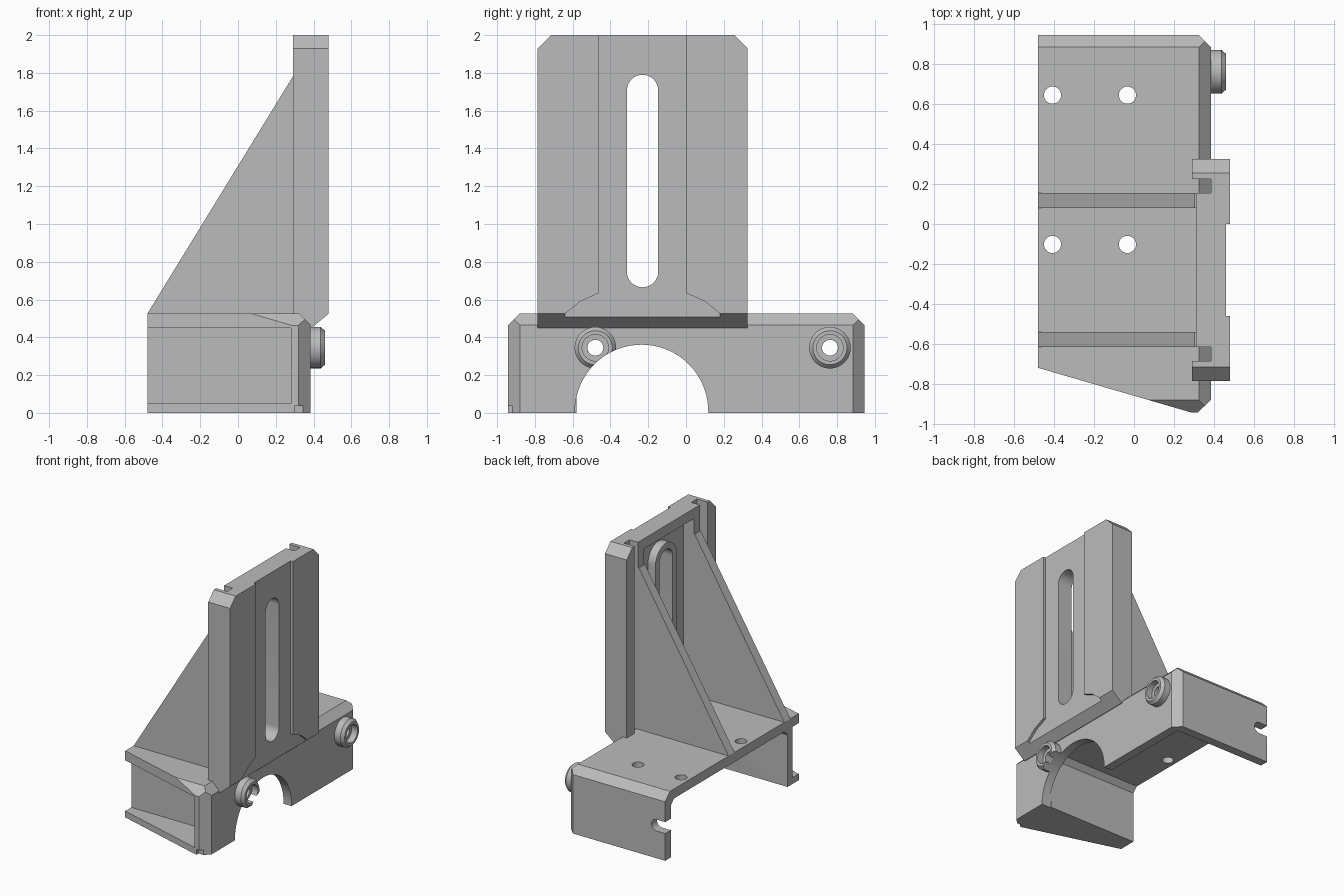
import bpy, bmesh
from math import sin, cos, pi, radians
from mathutils import Vector

old = bpy.data.objects.get("Cube")
if old:
    bpy.data.objects.remove(old, do_unlink=True)

grey = bpy.data.materials.new("plain grey")
grey.use_nodes = True
grey.diffuse_color = (0.5, 0.5, 0.5, 1)
grey.node_tree.nodes["Principled BSDF"].inputs["Base Color"].default_value = (0.5, 0.5, 0.5, 1)

MID = -0.23     # middle of the upright along y
TOP = 0.525     # top of the base


def finish(name, bm):
    bmesh.ops.recalc_face_normals(bm, faces=bm.faces)
    mesh = bpy.data.meshes.new(name)
    bm.to_mesh(mesh)
    bm.free()
    mesh.materials.append(grey)
    ob = bpy.data.objects.new(name, mesh)
    bpy.context.collection.objects.link(ob)
    return ob


def prism(name, pts, axis, lo, hi, trims=()):
    """Extrude a 2D profile along an axis, then trim it with (point, normal) planes."""
    def place(a, b, h):
        return {"x": (h, a, b), "y": (a, h, b), "z": (a, b, h)}[axis]
    bm = bmesh.new()
    face = bm.faces.new([bm.verts.new(place(a, b, lo)) for a, b in pts])
    ext = bmesh.ops.extrude_face_region(bm, geom=[face])
    bmesh.ops.translate(bm, vec=place(0, 0, hi - lo),
                        verts=[v for v in ext["geom"] if isinstance(v, bmesh.types.BMVert)])
    for point, normal in trims:
        cut = bmesh.ops.bisect_plane(bm, geom=bm.verts[:] + bm.edges[:] + bm.faces[:],
                                     plane_co=point, plane_no=Vector(normal).normalized(),
                                     clear_outer=True)
        edges = [e for e in cut["geom_cut"] if isinstance(e, bmesh.types.BMEdge)]
        bmesh.ops.contextual_create(bm, geom=edges)
    return finish(name, bm)


def rect(a0, a1, b0, b1):
    return [(a0, b0), (a1, b0), (a1, b1), (a0, b1)]


def arc(a, b, r, start, end, n):
    return [(a + r * cos(start + (end - start) * i / n),
             b + r * sin(start + (end - start) * i / n)) for i in range(n + 1)]


def circle(a, b, r, n=40):
    return arc(a, b, r, 0, 2 * pi, n)[:-1]


def slot(r):
    """Upright rounded slot in the y-z plane."""
    return arc(MID, 1.707, r, 0, pi, 20) + arc(MID, 0.748, r, pi, 2 * pi, 20)


def carve(ob, *cutters):
    bpy.context.view_layer.objects.active = ob
    for c in cutters:
        mod = ob.modifiers.new("cut", "BOOLEAN")
        mod.operation, mod.solver, mod.object = "DIFFERENCE", "EXACT", c
        bpy.ops.object.modifier_apply(modifier=mod.name)
        bpy.data.objects.remove(c, do_unlink=True)
    return ob


def arch():
    return prism("arch_cutter", circle(-0.235, 0.008, 0.353, 72), "x", 0.3, 0.6)


# Base: chamfered block with one slanted side
outline = [(-0.48, -0.72), (0.285, -0.943), (0.32, -0.943), (0.385, -0.88),
           (0.385, 0.885), (0.325, 0.945), (-0.48, 0.945)]
base = prism("base", outline, "z", 0, TOP, [
    ((0.385, 0, 0.465), (1, 0, 1)),
    ((0, 0.945, 0.465), (0, 1, 1)),
    ((0, -0.943, 0.463), (0, -1, 1))])

# Hollow underside, side recess, arch, wall notch and corner groove
hollow = [(-0.58, -0.1), (0.875, -0.1), (0.875, 0.41), (0.835, 0.45),
          (-0.54, 0.45), (-0.58, 0.41)]
carve(base,
      prism("hollow_cutter", hollow, "x", -0.6, 0.315),
      prism("recess_cutter", rect(-0.6, 0.28, 0.05, 0.45), "y", -1.2, -0.645),
      arch(),
      prism("notch_cutter", [(-0.6, 0.215)] + arc(-0.405, 0.26, 0.045, -pi / 2, pi / 2, 16)
            + [(-0.6, 0.305)], "y", 0.8, 1.1),
      prism("groove_cutter", rect(0.3, 0.345, -0.1, 0.04), "y", -1.1, -0.92))

# Mounting holes in the base top
for y in (0.645, -0.102):
    for x in (-0.408, -0.033):
        carve(base, prism("hole_cutter", circle(x, y, 0.043, 28), "z", 0.4, 0.6))

# Bosses on the front wall, the one beside the arch is cut by it
boss_profile = [(0.042, 0.33), (0.11, 0.33), (0.11, 0.437), (0.09, 0.46),
                (0.07, 0.46), (0.07, 0.41), (0.042, 0.41)]
for name, y in (("boss_near_arch", -0.48), ("boss_outer", 0.762)):
    carve(base, prism("bore_cutter", circle(y, 0.345, 0.042, 32), "x", 0.28, 0.6))
    bm = bmesh.new()
    vs = [bm.verts.new((x, y, 0.345 + r)) for r, x in boss_profile]
    ring = [bm.edges.new((vs[i - 1], vs[i])) for i in range(len(vs))]
    bmesh.ops.spin(bm, geom=vs + ring, cent=(0, y, 0.345), axis=(1, 0, 0),
                   angle=2 * pi, steps=40, use_merge=True)
    bmesh.ops.remove_doubles(bm, verts=bm.verts, dist=0.0005)
    boss = finish(name, bm)
    if y < 0:
        carve(boss, arch())

# Upright: grooved plan profile, mirrored about its middle
half = [(0.48, 0.555), (0.29, 0.555), (0.29, 0.455), (0.385, 0.455),
        (0.385, 0.385), (0.31, 0.385)]
plan = [(x, MID + d) for x, d in half] + [(x, MID - d) for x, d in reversed(half)]
upright = prism("upright", plan, "z", 0.45, 2, [
    ((0.48, 0, TOP), (0.075, 0, -0.09)),
    ((0, MID - 0.555, 1.93), (0, -1, 1)),
    ((0, MID + 0.555, 1.93), (0, 1, 1))])

# Shallow front channel flaring at the foot, back pocket and long slot
flare = [(0.23, 2.1), (0.23, 0.635), (0.33, 0.59), (0.41, TOP), (0.41, 0.4)]
channel = [(MID + d, z) for d, z in flare] + [(MID - d, z) for d, z in reversed(flare)]
carve(upright,
      prism("channel_cutter", channel, "x", 0.46, 0.6),
      prism("pocket_cutter", rect(MID - 0.31, MID + 0.31, TOP, 1.92), "x", 0.2, 0.4),
      prism("slot_cutter", slot(0.083), "x", 0.2, 0.7))
carve(prism("slot_rim", slot(0.133), "x", 0.335, 0.41),
      prism("slot_cutter", slot(0.083), "x", 0.2, 0.7))

# Triangular ribs bracing the upright
rib = [(-0.48, 0.51), (0.33, 0.51), (0.33, 1.8), (0.302, 1.8), (-0.48, TOP)]
for name, d0, d1 in (("left_rib", 0.31, 0.385), ("right_rib", -0.385, -0.31)):
    prism(name, rib, "y", MID + d0, MID + d1)

# Smooth round surfaces, keep edges sharp
bpy.ops.object.select_all(action="DESELECT")
for ob in bpy.context.collection.objects:
    if ob.type == "MESH" and ob.data.materials and ob.data.materials[0] == grey:
        ob.select_set(True)
        bpy.context.view_layer.objects.active = ob
bpy.ops.object.shade_smooth_by_angle(angle=radians(30))
